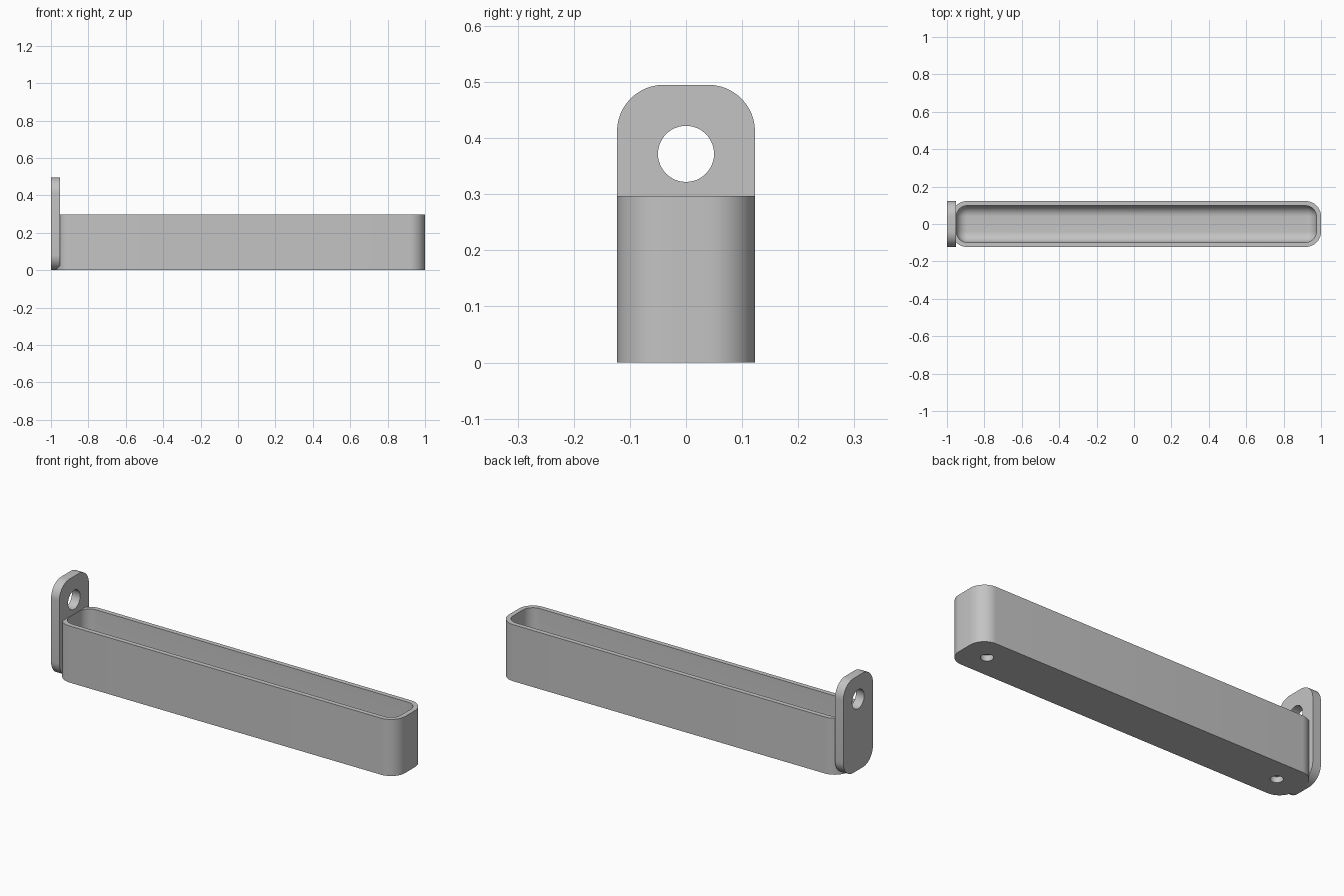
import bpy, bmesh
from math import sin, cos, pi, radians

cube = bpy.data.objects.get("Cube")
if cube:
    bpy.data.objects.remove(cube, do_unlink=True)

grey = bpy.data.materials.new("plain grey")
grey.use_nodes = True
grey.diffuse_color = (0.55, 0.55, 0.55, 1)
grey.node_tree.nodes["Principled BSDF"].inputs["Base Color"].default_value = grey.diffuse_color

CORNER, WALL, FLOOR, HALF_W = 0.083, 0.025, 0.05, 0.123
PLATE_T, PLATE_H = 0.048, 0.495
TRAY_X0, TRAY_X1, TRAY_H = -0.975, 1.0, 0.297
MID = (TRAY_X0 + TRAY_X1) / 2


def rounded_rect(cx, cy, hx, hy, r, steps=12):
    """Counter-clockwise outline of a rounded rectangle."""
    pts = []
    for k, (sx, sy) in enumerate([(1, 1), (-1, 1), (-1, -1), (1, -1)]):
        for i in range(steps + 1):
            a = pi / 2 * (k + i / steps)
            pts.append((cx + sx * (hx - r) + r * cos(a), cy + sy * (hy - r) + r * sin(a)))
    return pts


def loft(name, rings):
    """Skin a list of equal rings and cap both ends."""
    bm = bmesh.new()
    loops = [[bm.verts.new(p) for p in ring] for ring in rings]
    n = len(loops[0])
    for a, b in zip(loops, loops[1:]):
        for i in range(n):
            j = (i + 1) % n
            bm.faces.new((a[i], a[j], b[j], b[i]))
    bm.faces.new(loops[0][::-1])
    bm.faces.new(loops[-1])
    bmesh.ops.recalc_face_normals(bm, faces=bm.faces)
    mesh = bpy.data.meshes.new(name)
    bm.to_mesh(mesh)
    bm.free()
    mesh.materials.append(grey)
    obj = bpy.data.objects.new(name, mesh)
    bpy.context.collection.objects.link(obj)
    return obj


def select(obj):
    bpy.ops.object.select_all(action='DESELECT')
    obj.select_set(True)
    bpy.context.view_layer.objects.active = obj


def drill(obj, location, radius, depth, rotation=(0, 0, 0)):
    """Cut a round hole centred on location."""
    bpy.ops.mesh.primitive_cylinder_add(vertices=48, radius=radius, depth=depth,
                                        location=location, rotation=rotation)
    cutter = bpy.context.object
    cutter.hide_render = True
    cutter.data.materials.append(grey)
    select(obj)
    mod = obj.modifiers.new("hole", 'BOOLEAN')
    mod.operation, mod.solver, mod.object = 'DIFFERENCE', 'EXACT', cutter
    bpy.ops.object.modifier_apply(modifier=mod.name)
    bpy.data.objects.remove(cutter, do_unlink=True)


# Tray: outer wall, rim, inner wall, then a fillet down to the floor
def tray_ring(inset, z):
    hx = (TRAY_X1 - TRAY_X0) / 2 - inset
    return [(x, y, z) for x, y in rounded_rect(MID, 0, hx, HALF_W - inset, CORNER - inset)]


fillet = 0.056
rings = [tray_ring(0, 0), tray_ring(0, TRAY_H), tray_ring(WALL, TRAY_H)]
for i in range(11):
    a = pi / 2 * i / 10
    rings.append(tray_ring(WALL + fillet * (1 - cos(a)), FLOOR + fillet * (1 - sin(a))))
tray = loft("tray", rings)

# Blind round pockets under the tray
for side in (-1, 1):
    drill(tray, (MID + side * 0.855, 0, 0), 0.03, 0.06)

# Hanging plate at the end, with a round hole
outline = rounded_rect(0, PLATE_H / 2, HALF_W, PLATE_H / 2, CORNER)
plate = loft("hanging_plate", [[(x, y, z) for y, z in outline] for x in (-1, PLATE_T - 1)])
drill(plate, (-1 + PLATE_T / 2, 0, 0.372), 0.05, 0.2, (0, pi / 2, 0))

for obj in (tray, plate):
    select(obj)
    bpy.ops.object.shade_smooth_by_angle(angle=radians(30))
